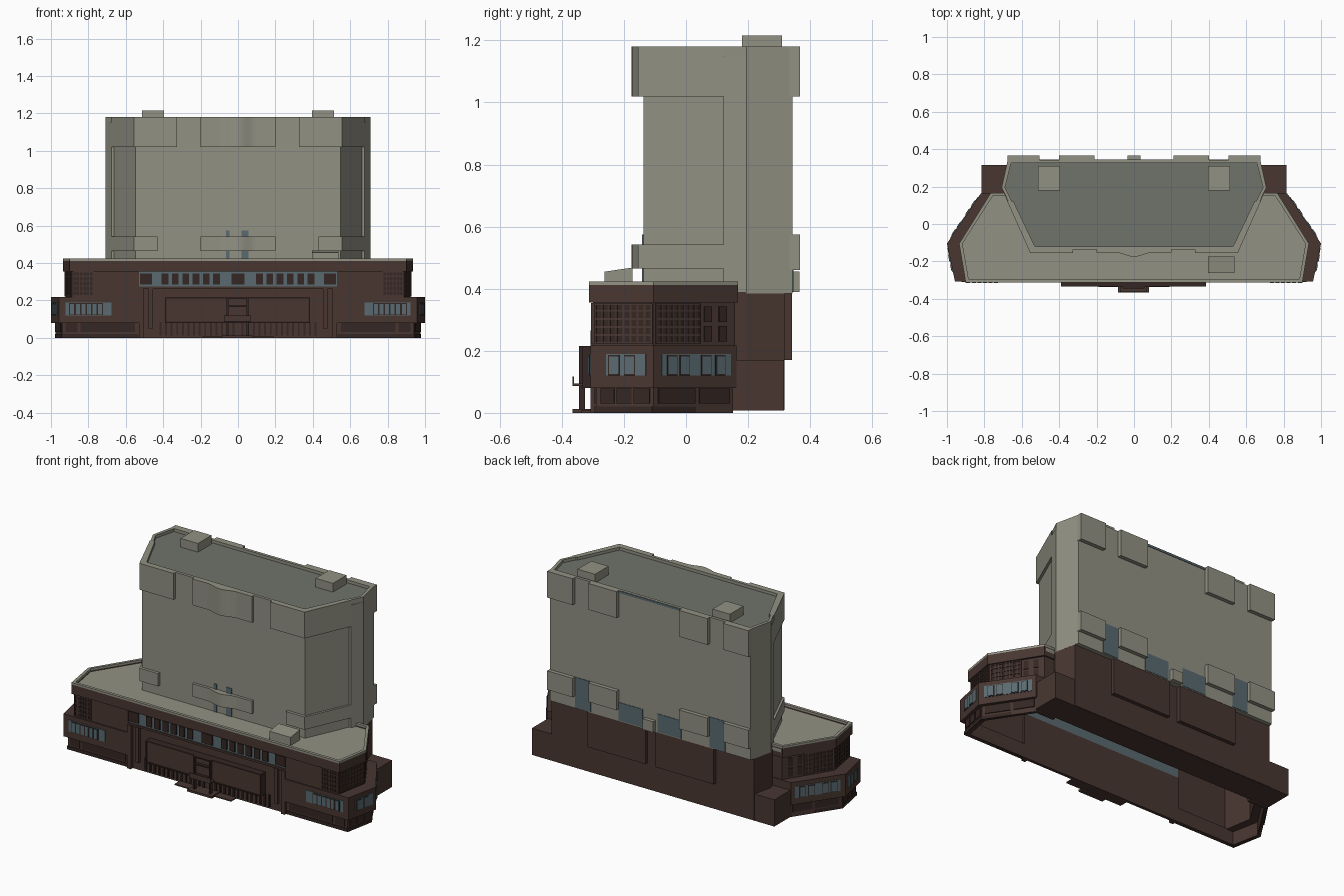
import bpy, bmesh, math
from mathutils import Vector

if "Cube" in bpy.data.objects:
    bpy.data.objects.remove(bpy.data.objects["Cube"])


def material(name, rgb):
    m = bpy.data.materials.new(name)
    m.diffuse_color = (*rgb, 1)
    m.use_nodes = True
    m.node_tree.nodes["Principled BSDF"].inputs["Base Color"].default_value = m.diffuse_color
    return m


BEIGE = material("beige_stone", (.29, .285, .23))
ROOF = material("roof_grey", (.16, .17, .145))
BROWN = material("brown_cladding", (.065, .037, .03))
DARK = material("dark_brown", (.035, .02, .017))
GLASS = material("blue_glass", (.10, .145, .165))


def finish(name, bm, mat, mirror):
    bmesh.ops.recalc_face_normals(bm, faces=bm.faces)
    me = bpy.data.meshes.new(name)
    bm.to_mesh(me)
    bm.free()
    me.materials.append(mat)
    ob = bpy.data.objects.new(name, me)
    bpy.context.collection.objects.link(ob)
    if mirror:
        ob.modifiers.new("mirror", 'MIRROR').use_mirror_merge = False
    return ob


def add_prism(bm, pts, z0, z1):
    lo = [bm.verts.new((x, y, z0)) for x, y in pts]
    hi = [bm.verts.new((x, y, z1)) for x, y in pts]
    n = len(pts)
    bm.faces.new(lo[::-1])
    bm.faces.new(hi)
    for i in range(n):
        j = (i + 1) % n
        bm.faces.new((lo[i], lo[j], hi[j], hi[i]))


def prism(name, pts, z0, z1, mat, mirror=False):
    bm = bmesh.new()
    add_prism(bm, pts, z0, z1)
    return finish(name, bm, mat, mirror)


def strip(name, outer, inner, z0, z1, mat, mirror=True):
    """Wall between two matching polylines."""
    return prism(name, outer + inner[::-1], z0, z1, mat, mirror)


def boxes(name, items, mat, mirror=False):
    """items: (x0, x1, y0, y1, z0, z1)"""
    bm = bmesh.new()
    for x0, x1, y0, y1, z0, z1 in items:
        add_prism(bm, [(x0, y0), (x1, y0), (x1, y1), (x0, y1)], z0, z1)
    return finish(name, bm, mat, mirror)


def panels(name, p, q, items, depth, mat):
    """Mirrored boxes on wall segment p-q; items: (t0, t1, z0, z1)"""
    p, q = Vector(p), Vector(q)
    d = (q - p).normalized()
    n = Vector((d.y, -d.x)) * depth
    bm = bmesh.new()
    for t0, t1, z0, z1 in items:
        a, b = p.lerp(q, t0), p.lerp(q, t1)
        add_prism(bm, [(a + n)[:], (b + n)[:], (b - n)[:], (a - n)[:]], z0, z1)
    return finish(name, bm, mat, True)


def full(half):
    return half + [(-x, y) for x, y in half[::-1]]


def inset(half, d, cy=0.1):
    return [(x - d, y + (d if y < cy else -d if y > .16 + cy else 0)) for x, y in half]


# ---- tower ----
body = [(.548, -.137), (.663, .12), (.677, .12), (.708, .195), (.675, .343)]
prism("tower_body", full(body), .385, 1.15, BEIGE)
top = [(.548, -.137), (.708, .195), (.675, .343)]
prism("tower_roof", full(inset(top, .018)), 1.14, 1.162, ROOF)
strip("tower_parapet", [(0, -.137)] + top + [(0, .343)],
      [(0, -.119)] + inset(top, .018) + [(0, .325)], 1.15, 1.18, BEIGE)
boxes("roof_plant_box", [(.395, .512, .18, .31, 1.16, 1.215)], BEIGE, True)

# wrapped corner bands and bowed centre bands
xs = [-.2] + [-.1 + .0125 * i for i in range(17)] + [.2]
bow = [(x, -.153 - (.011 * (1 + math.cos(math.pi * x / .1)) if abs(x) < .1 else 0)) for x in xs]
for tag, z0, z1, x0 in (("upper", 1.02, 1.18, .325), ("lower", .465, .543, .43)):
    strip(tag + "_corner_band", [(x0, -.155), (.555, -.155), (.678, .122)],
          [(x0, -.12), (.53, -.12), (.645, .122)], z0, z1, BEIGE)
    strip(tag + "_centre_band", bow, [(x, -.12) for x in xs], z0, z1, BEIGE, False)
for tag, z0, z1 in (("upper", 1.02, 1.18), ("lower", .46, .575)):
    boxes(tag + "_back_panels", [(.21, .4, .325, .367, z0, z1),
                                 (.505, .677, .325, .367, z0, z1)], BEIGE, True)
boxes("tower_front_glass", [(-.065, -.045, -.142, -.13, .4, .575),
                            (.02, .055, -.142, -.13, .4, .575)], GLASS)
boxes("tower_back_glass", [(.4, .505, .335, .346, .39, .575),
                           (.05, .21, .335, .346, .39, .5),
                           (0, .21, .335, .346, 1.165, 1.178)], GLASS, True)

# ---- rear base ----
prism("rear_base", full([(.69, .15), (.708, .195), (.68, .318)]), .01, .39, BROWN)
boxes("rear_wide_base", [(-.815, .815, .15, .316, .008, .17)], BROWN)
boxes("rear_base_panels", [(.035, .425, .31, .341, .17, .388)], BROWN, True)
boxes("rear_vent_box", [(-.035, .035, .33, .366, .39, .455)], BEIGE)

# ---- podium roof ----
rim = [(.9, -.313), (.935, -.105), (.765, .167)]
prism("podium_roof", full(inset(rim, .01)), .385, .405, BEIGE)
rim_path = [(0, -.313)] + rim + [(.68, .167)]
rim_in = [(0, -.295)] + [(.884, -.295), (.917, -.105), (.755, .15), (.68, .15)]
strip("roof_fascia", rim_path, rim_in, .355, .412, BROWN)
strip("roof_coping", rim_path, rim_in, .412, .424, BEIGE)
hatch = boxes("roof_hatch", [(.395, .537, -.262, -.173, .4, .468)], BEIGE)
for v in hatch.data.vertices:
    if v.co.z > .45 and v.co.y < -.2:
        v.co.z = .455

# ---- podium storeys: three stepped rings of wall ----
l3 = [(.53, -.3), (.888, -.3), (.922, -.107), (.757, .158), (.68, .158)]
l3i = [(.53, -.28), (.872, -.28), (.902, -.107), (.745, .142), (.68, .142)]
l2 = [(.53, -.308), (.957, -.308), (1, -.105), (.82, .162), (.68, .162)]
l1 = [(.53, -.29), (.94, -.29), (.975, -.105), (.805, .152), (.68, .152)]
l1i = [(.53, -.27), (.92, -.27), (.953, -.105), (.795, .135), (.68, .135)]
strip("upper_storey_wall", l3, l3i, .215, .36, BROWN)
strip("middle_storey_band", l2, l3i, .08, .217, BROWN)
strip("ground_storey_wall", l1, l1i, 0, .085, BROWN)
strip("plinth", [(x * 1.003, y - .004) for x, y in l1[:4]], l1i[:4], 0, .02, DARK)

# upper storey window grids wrapping the corner
for tag, a, b, t0, t1, n in (("front", l3[0], l3[1], .68, .98, 6),
                             ("corner", l3[1], l3[2], .03, .97, 8),
                             ("side", l3[2], l3[3], .03, .56, 8)):
    panels(tag + "_grid_backing", a, b, [(t0, t1, .222, .352)], .002, DARK)
    w = (t1 - t0) / n
    bars = [(t0 + i * w, t0 + i * w + w * .25, .222, .352) for i in range(n + 1)]
    bars += [(t0, t1, z, z + .006) for z in (.222, .248, .274, .3, .326, .348)]
    panels(tag + "_grid_bars", a, b, bars, .006, BROWN)
panels("side_upper_windows", l3[2], l3[3],
       [(t, t + .09, z, z + .05) for t in (.62, .8) for z in (.23, .292)], .005, DARK)

# middle storey glazing with panes
for tag, a, b, t0, t1, panes in (
        ("front", l2[0], l2[1], .34, .92, [.46 + .07 * i for i in range(6)]),
        ("corner", l2[1], l2[2], .25, .88, [.3, .55]),
        ("side", l2[2], l2[3], .1, .93, [.17, .32, .58, .75])):
    w = .05 if tag == "front" else .15 if tag == "corner" else .1
    panels(tag + "_glass_band", a, b, [(t0, t1, .12, .19)], .003, GLASS)
    panels(tag + "_pane_frames", a, b, [(t - .012, t + w + .012, .121, .186) for t in panes], .005, DARK)
    panels(tag + "_panes", a, b, [(t, t + w, .125, .182) for t in panes], .007, GLASS)

# ground storey panels
for tag, a, b, ts in (("front", l1[0], l1[1], [(.05, .76), (.8, .96)]),
                      ("corner", l1[1], l1[2], [(.08, .32), (.36, .62), (.66, .94)]),
                      ("side", l1[2], l1[3], [(.06, .52), (.57, .95)])):
    panels(tag + "_ground_panels", a, b, [(*t, .03, .078) for t in ts], .005, DARK)

# ---- central front ----
boxes("central_wall", [(-.54, .54, -.288, -.27, 0, .272)], BROWN)
boxes("central_glass", [(-.54, .54, -.292, -.275, .272, .357)], GLASS)
mids = [.39, .335, .28, .225, .17, .115]
boxes("central_windows", [(x - .018, x + .018, -.3, -.285, .285, .345) for x in mids]
      + [(.46, .525, -.3, -.285, .285, .345), (0, .036, -.3, -.285, .285, .345)], DARK, True)
boxes("central_sill", [(-.53, .53, -.3, -.28, .262, .274)], BROWN)
boxes("front_columns", [(.455, .478, -.305, -.28, .05, .265),
                        (.505, .53, -.308, -.28, 0, .265)], BROWN, True)
boxes("front_ribs", [(.02 + .03 * i, .03 + .03 * i, -.296, -.28, .012, .085)
                     for i in range(14)], DARK, True)
boxes("screen_wall", [(-.385, .38, -.328, -.28, .083, .212)], BROWN)
boxes("screen_frame", [(-.39, .385, -.333, -.28, .208, .215), (-.39, .385, -.333, -.28, .08, .087),
                       (-.39, -.383, -.333, -.28, .08, .215), (.378, .385, -.333, -.28, .08, .215)], DARK)

# entrance portal and steps
boxes("portal_posts", [(-.062, -.052, -.345, -.325, 0, .215), (.045, .055, -.345, -.325, 0, .215)], DARK)
boxes("portal_rails", [(-.062, .055, -.345, -.325, z, z + .007) for z in (.1, .165, .208)], DARK)
boxes("portal_canopy", [(-.075, .07, -.365, -.325, .086, .095),
                        (-.075, .07, -.365, -.36, .095, .118)], BROWN)
boxes("entrance_steps", [(-.19, .19, -.338, -.27, 0, .007), (-.085, .08, -.366, -.27, 0, .013)], BROWN)
